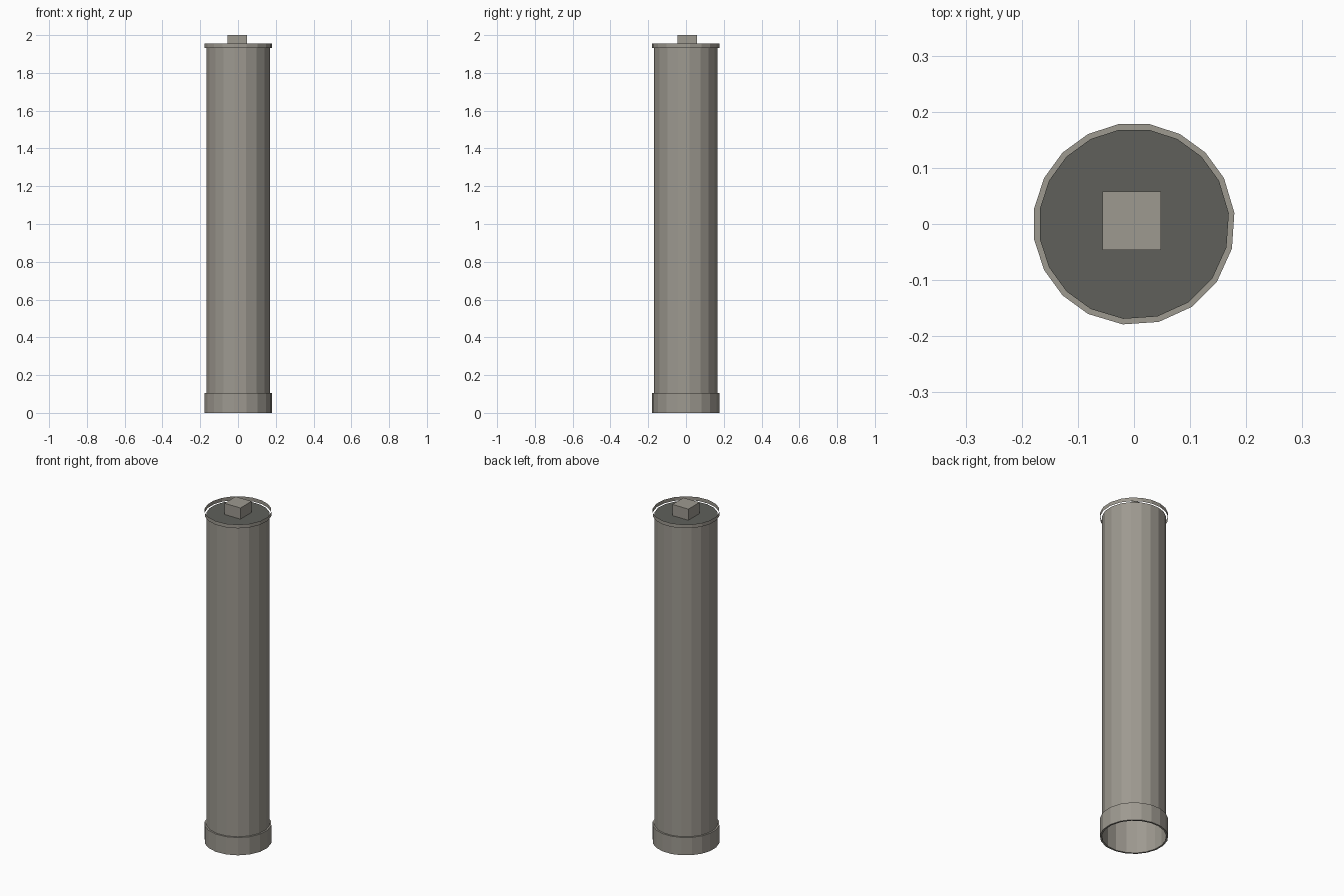
import bpy
import bmesh
from math import cos, sin, radians

cube = bpy.data.objects.get("Cube")
if cube:
    bpy.data.objects.remove(cube, do_unlink=True)


def make_material(name, colour):
    mat = bpy.data.materials.new(name)
    mat.use_nodes = True
    mat.diffuse_color = (*colour, 1)
    mat.node_tree.nodes["Principled BSDF"].inputs["Base Color"].default_value = (*colour, 1)
    return mat


stone = make_material("warm grey", (0.34, 0.32, 0.28))
dark = make_material("dark grey", (0.115, 0.118, 0.105))

# Nineteen sides: regular steps on the back left, wider steps on the front right
ANGLES = [27 + 18 * i for i in range(12)] + [243 + 144 / 7 * i for i in range(7)]


def loop(bm, radius, z):
    return [bm.verts.new((radius * cos(radians(a)), radius * sin(radians(a)), z))
            for a in ANGLES]


def bridge(bm, lower, upper):
    count = len(lower)
    for i in range(count):
        j = (i + 1) % count
        bm.faces.new((lower[i], lower[j], upper[j], upper[i]))


def make_shell(name, profile, closed=False, capped=False):
    """Sweep a (radius, z) profile around the sides."""
    bm = bmesh.new()
    loops = [loop(bm, r, z) for r, z in profile]
    for lower, upper in zip(loops, loops[1:]):
        bridge(bm, lower, upper)
    if closed:
        bridge(bm, loops[-1], loops[0])
    if capped:
        bm.faces.new(loops[-1]).material_index = 1
    mesh = bpy.data.meshes.new(name)
    bm.to_mesh(mesh)
    bm.free()
    mesh.materials.append(stone)
    mesh.materials.append(dark)
    obj = bpy.data.objects.new(name, mesh)
    bpy.context.collection.objects.link(obj)
    return obj


# Tall shaft, open below, with a dark cap
make_shell("shaft", [(0.17, 0), (0.17, 1.933)], capped=True)

# Base collar around the foot
make_shell("base_collar", [(0.17, 0), (0.18, 0), (0.18, 0.105), (0.17, 0.105)])

# Thin open band standing around the cap
make_shell("top_band", [(0.18, 1.933), (0.18, 1.955)])

# Square block on the cap
bpy.ops.mesh.primitive_cube_add(size=1, location=(-0.004, 0.006, 1.967))
block = bpy.context.object
block.name = "top_block"
block.scale = (0.104, 0.104, 0.066)
block.data.materials.append(stone)
